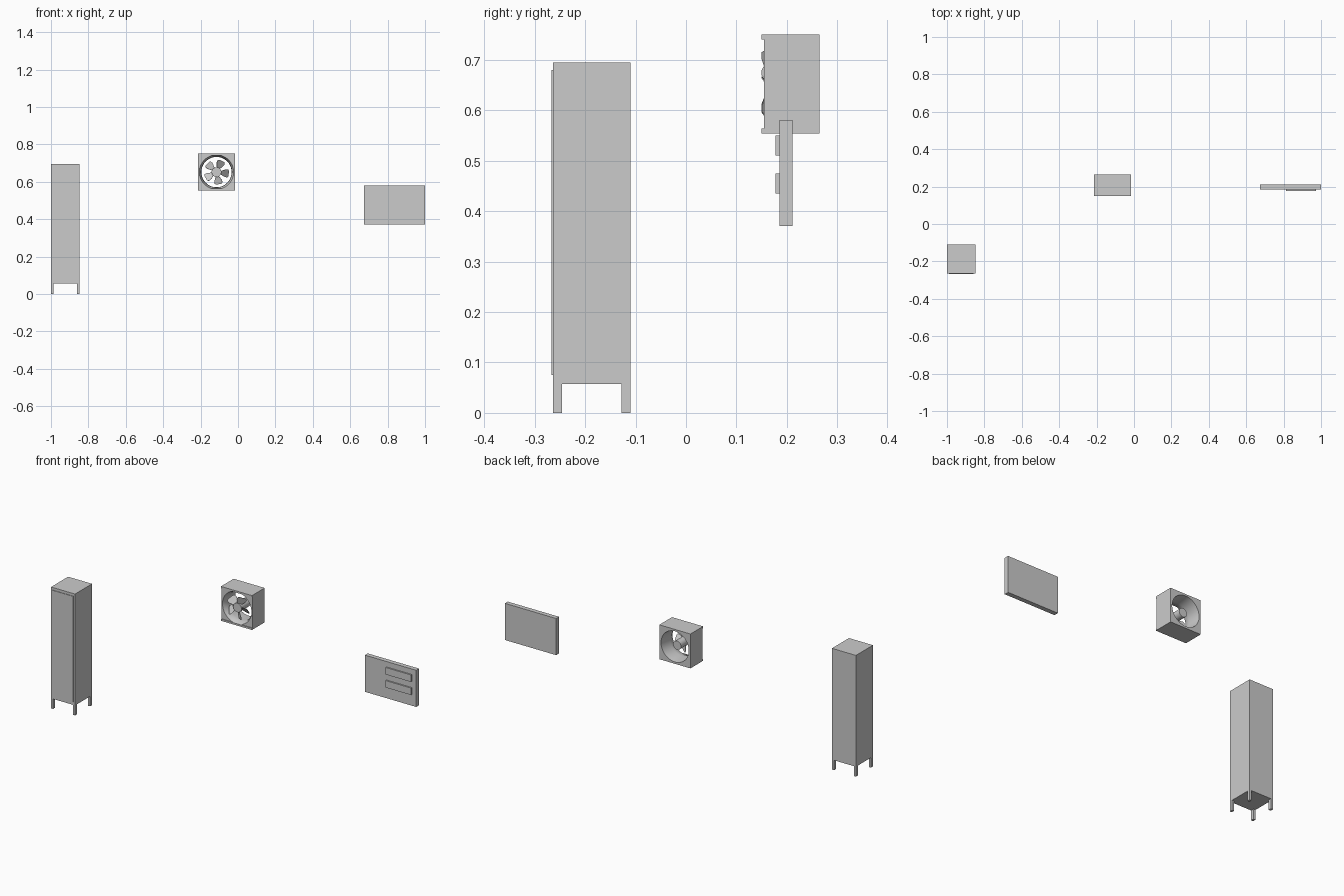
import bpy, bmesh
from math import sin, cos, pi, radians
from mathutils import Matrix, Vector

if "Cube" in bpy.data.objects:
    bpy.data.objects.remove(bpy.data.objects["Cube"])


def make(name, bm, smooth=False):
    bmesh.ops.recalc_face_normals(bm, faces=bm.faces[:])
    me = bpy.data.meshes.new(name)
    bm.to_mesh(me)
    bm.free()
    ob = bpy.data.objects.new(name, me)
    bpy.context.collection.objects.link(ob)
    if smooth:
        bpy.ops.object.select_all(action='DESELECT')
        ob.select_set(True)
        bpy.context.view_layer.objects.active = ob
        bpy.ops.object.shade_smooth_by_angle(angle=radians(35))
    return ob


def box(name, x0, x1, y0, y1, z0, z1):
    bm = bmesh.new()
    size = Matrix.Diagonal((x1 - x0, y1 - y0, z1 - z0, 1))
    mid = Matrix.Translation(((x0 + x1) / 2, (y0 + y1) / 2, (z0 + z1) / 2))
    bmesh.ops.create_cube(bm, size=1, matrix=mid @ size)
    return make(name, bm)


def bridge(bm, a, b):
    n = len(a)
    for i in range(n):
        j = (i + 1) % n
        bm.faces.new((a[i], a[j], b[j], b[i]))


# Locker: body, four legs, door and vent slats
X0, X1, Y0, Y1 = -1.0, -0.848, -0.264, -0.11
box("locker_body", X0, X1, Y0, Y1, 0.057, 0.695)
for sx, lx in (("left", X0), ("right", X1 - 0.013)):
    for sy, ly in (("front", Y0), ("back", Y1 - 0.018)):
        box(f"locker_leg_{sy}_{sx}", lx, lx + 0.013, ly, ly + 0.018, 0, 0.058)
box("locker_door", X0 + 0.011, X1 - 0.011, Y0 - 0.003, Y0 + 0.002, 0.075, 0.68)

# Fan housing: square shell around a flared round duct
CX, CZ, H, N = -0.115, 0.652, 0.0985, 48
FRONT, BACK = 0.155, 0.265


def ring(bm, y, r, square=False):
    out = []
    for i in range(N):
        a = 2 * pi * i / N
        k = H / max(abs(cos(a)), abs(sin(a))) if square else r
        out.append(bm.verts.new((CX + k * cos(a), y, CZ + k * sin(a))))
    return out


bm = bmesh.new()
rings = [ring(bm, FRONT, 0, True), ring(bm, FRONT, 0.092), ring(bm, 0.175, 0.083),
         ring(bm, 0.195, 0.081), ring(bm, BACK, 0.088), ring(bm, BACK, 0, True)]
for i in range(len(rings)):
    bridge(bm, rings[i], rings[(i + 1) % len(rings)])
make("fan_housing", bm, True)

# Mounting lips along the top and bottom front edges
for name, z in (("top", CZ + H - 0.01), ("bottom", CZ - H)):
    box(f"fan_lip_{name}", CX - H, CX + H, 0.15, 0.156, z, z + 0.01)

# Motor and hub cap on the fan axis
for name, r, y0, y1 in (("fan_hub", 0.026, 0.158, 0.182), ("fan_motor", 0.025, 0.182, 0.245)):
    bm = bmesh.new()
    bmesh.ops.create_cone(bm, cap_ends=True, segments=32, radius1=r, radius2=r, depth=y1 - y0,
                          matrix=Matrix.Translation((CX, (y0 + y1) / 2, CZ)) @ Matrix.Rotation(pi / 2, 4, 'X'))
    make(name, bm, True)

# Five pitched paddle blades: (radius, half width) outline, thin slab
outline = [(0.022, 0.010), (0.034, 0.018), (0.048, 0.026), (0.060, 0.026), (0.066, 0.018)]
for b in range(5):
    bm = bmesh.new()
    pts = [(r, -w) for r, w in outline] + [(r, w) for r, w in reversed(outline)]
    sides = [[bm.verts.new((r, y, w)) for r, w in pts] for y in (-0.001, 0.001)]
    for s in sides:
        bm.faces.new(s)
    bridge(bm, *sides)
    m = (Matrix.Translation((CX, 0.166, CZ)) @ Matrix.Rotation(radians(7 + 72 * b), 4, 'Y')
         @ Matrix.Rotation(radians(38), 4, 'X'))
    bmesh.ops.transform(bm, matrix=m, verts=bm.verts[:])
    make(f"fan_blade_{b + 1}", bm)

# Wall board with two raised strips
box("board", 0.675, 1.0, 0.185, 0.211, 0.371, 0.581)
for name, z in (("upper", 0.51), ("lower", 0.435)):
    box(f"board_strip_{name}", 0.812, 0.972, 0.177, 0.186, z, z + 0.04)
